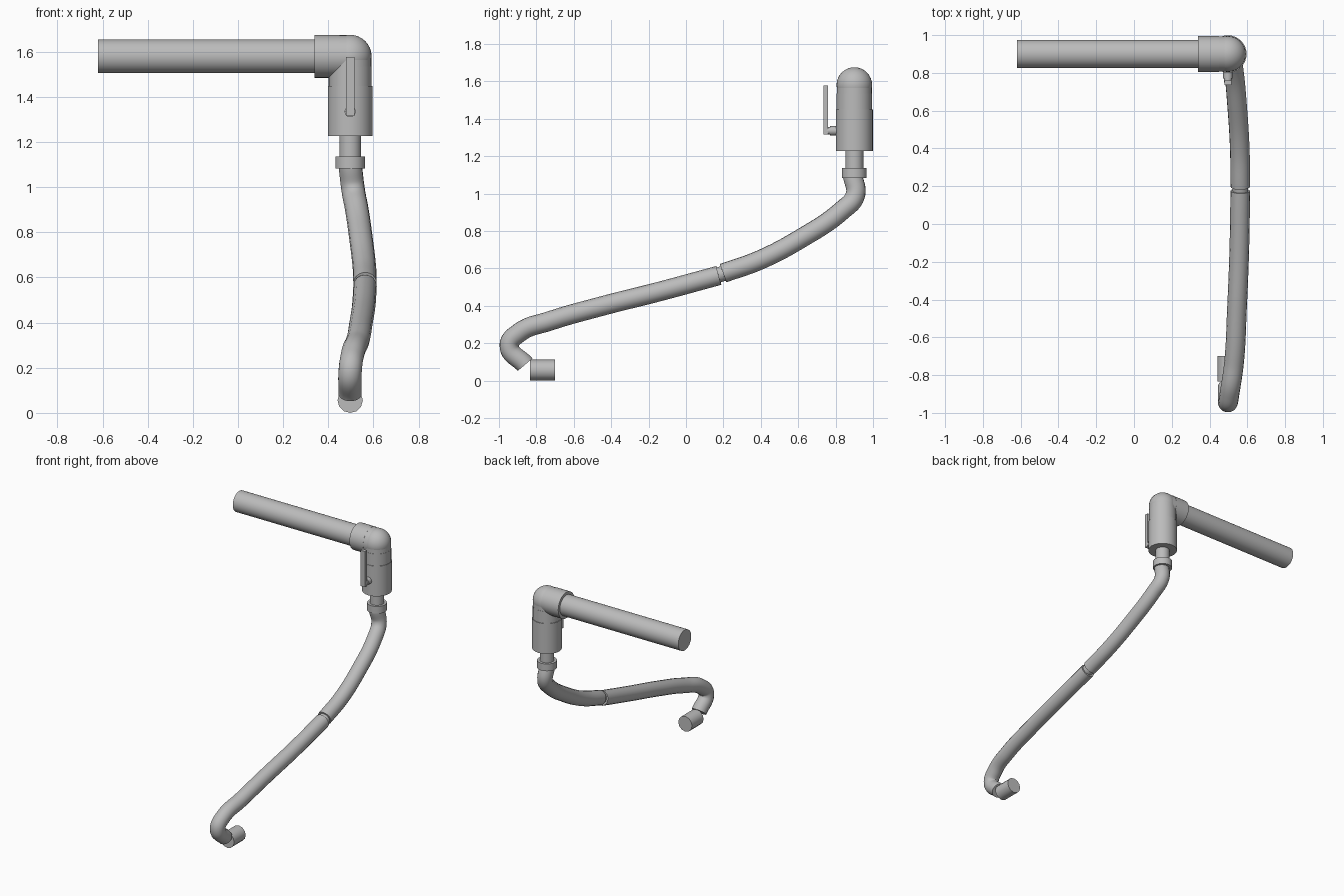
import bpy
import math
from mathutils import Vector

cube = bpy.data.objects.get("Cube")
if cube:
    bpy.data.objects.remove(cube, do_unlink=True)

metal = bpy.data.materials.new("grey metal")
metal.use_nodes = True
GREY = (0.5, 0.5, 0.5, 1)
metal.diffuse_color = GREY
metal.node_tree.nodes["Principled BSDF"].inputs["Base Color"].default_value = GREY

X, Y, TOP = 0.497, 0.9, 1.58   # valve axis and height of the elbow centre


def finish(name):
    ob = bpy.context.object
    ob.name = name
    ob.data.materials.clear()
    ob.data.materials.append(metal)
    bpy.ops.object.shade_smooth_by_angle(angle=math.radians(40))
    return ob


def rod(name, start, end, radius, sides=32):
    """Capped cylinder between two points."""
    a, b = Vector(start), Vector(end)
    bpy.ops.mesh.primitive_cylinder_add(
        vertices=sides, radius=radius, depth=(b - a).length, location=(a + b) / 2,
        rotation=(b - a).to_track_quat('Z', 'Y').to_euler())
    return finish(name)


def hose(name, points, radius):
    """Smooth capped tube through the points."""
    curve = bpy.data.curves.new(name, 'CURVE')
    curve.dimensions = '3D'
    curve.bevel_depth = radius
    curve.bevel_resolution = 6
    curve.resolution_u = 12
    curve.use_fill_caps = True
    spline = curve.splines.new('BEZIER')
    spline.bezier_points.add(len(points) - 1)
    for bp, co in zip(spline.bezier_points, points):
        bp.co = co
        bp.handle_left_type = bp.handle_right_type = 'AUTO'
    ob = bpy.data.objects.new(name, curve)
    bpy.context.collection.objects.link(ob)
    bpy.ops.object.select_all(action='DESELECT')
    ob.select_set(True)
    bpy.context.view_layer.objects.active = ob
    bpy.ops.object.convert(target='MESH')
    return finish(name)


# Supply pipe and elbow
rod("supply_pipe", (-0.62, Y, TOP), (0.36, Y, TOP), 0.075)
rod("elbow_side_collar", (0.34, Y, TOP), (0.45, Y, TOP), 0.095)
rod("elbow_side_neck", (0.44, Y, TOP), (X, Y, TOP), 0.0935)
rod("elbow_lower_neck", (X, Y, TOP), (X, Y, 1.53), 0.0935)
rod("elbow_lower_collar", (X, Y, 1.535), (X, Y, 1.44), 0.095)
bpy.ops.mesh.primitive_uv_sphere_add(segments=32, ring_count=16, radius=0.095,
                                     location=(X, Y, TOP))
finish("elbow_ball")

# Valve body, stem and hose nut
rod("valve_body", (X, Y, 1.448), (X, Y, 1.226), 0.099)
rod("valve_stem", (X, Y, 1.24), (X, Y, 1.12), 0.048)
rod("hose_nut", (X, Y, 1.137), (X, Y, 1.084), 0.066)

# Lever handle
rod("lever_shaft", (X, 0.82, 1.335), (X, 0.77, 1.335), 0.025, 12)
rod("lever_pin", (X, 0.775, 1.335), (X, 0.75, 1.335), 0.02, 12)
bpy.ops.mesh.primitive_cube_add(size=1, location=(X, 0.7475, 1.446))
lever = bpy.context.object
lever.scale = (0.038, 0.025, 0.262)
bpy.ops.object.transform_apply(location=False, rotation=False, scale=True)
finish("lever_handle")

# Two hose lengths joined by a narrow neck
hose("upper_hose", [(X, 0.89, 1.1), (0.51, 0.905, 0.99), (0.525, 0.835, 0.91),
                    (0.547, 0.61, 0.757), (0.56, 0.396, 0.645),
                    (0.563, 0.198, 0.574)], 0.052)
hose("lower_hose", [(0.563, 0.175, 0.562), (0.557, -0.15, 0.474),
                    (0.545, -0.45, 0.398), (0.53, -0.73, 0.318),
                    (0.507, -0.89, 0.257), (X, -0.945, 0.185),
                    (X, -0.86, 0.085)], 0.052)
rod("hose_neck", (0.563, 0.23, 0.582), (0.563, 0.14, 0.554), 0.041, 24)

# Loose end fitting
rod("end_fitting", (X, -0.834, 0.056), (X, -0.70, 0.056), 0.056, 12)
